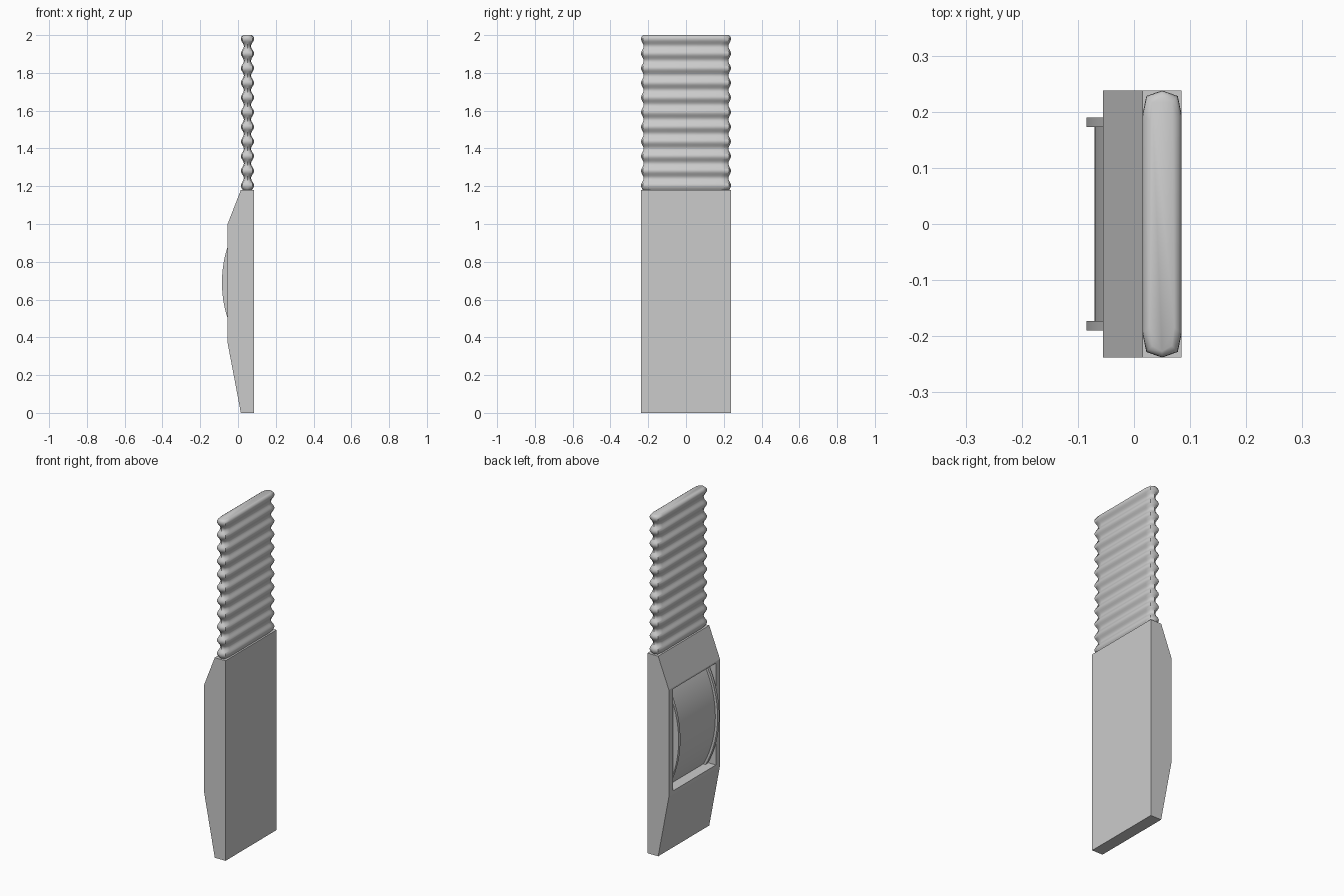
import bpy, bmesh, math

if "Cube" in bpy.data.objects:
    bpy.data.objects.remove(bpy.data.objects["Cube"])

def mesh_object(name, bm):
    bmesh.ops.recalc_face_normals(bm, faces=bm.faces[:])
    me = bpy.data.meshes.new(name)
    bm.to_mesh(me)
    bm.free()
    ob = bpy.data.objects.new(name, me)
    bpy.context.collection.objects.link(ob)
    return ob

def loft(name, rings):
    """Skin a list of equal-length rings and cap both ends."""
    bm = bmesh.new()
    vs = [[bm.verts.new(p) for p in ring] for ring in rings]
    n = len(vs[0])
    for a, b in zip(vs, vs[1:]):
        for i in range(n):
            j = (i + 1) % n
            bm.faces.new((a[i], a[j], b[j], b[i]))
    bm.faces.new(vs[0])
    bm.faces.new(vs[-1])
    return mesh_object(name, bm)

def extrude_y(name, profile, y0, y1):
    return loft(name, [[(x, y, z) for x, z in profile] for y in (y0, y1)])

def smooth(ob, angle):
    bpy.ops.object.select_all(action='DESELECT')
    ob.select_set(True)
    bpy.context.view_layer.objects.active = ob
    bpy.ops.object.shade_smooth_by_angle(angle=math.radians(angle))

# Main casing with sloped ends
body = extrude_y("casing", [(0.085, 0), (0.015, 0), (-0.055, 0.37), (-0.055, 1.0),
                            (0.015, 1.18), (0.085, 1.18)], -0.238, 0.238)

# Rectangular window recess
Z0, Z1 = 0.39, 0.99
cutter = extrude_y("window_cutter", [(-0.2, Z0), (0.03, Z0), (0.03, Z1), (-0.2, Z1)], -0.2, 0.2)
cutter.hide_render = True
mod = body.modifiers.new("window", 'BOOLEAN')
mod.operation = 'DIFFERENCE'
mod.solver = 'EXACT'
mod.object = cutter
bpy.context.view_layer.objects.active = body
bpy.ops.object.modifier_apply(modifier=mod.name)
bpy.data.objects.remove(cutter)

# Curved drum and its two raised rims inside the window
def arc_segment(name, front_x, y0, y1, radius=0.617, steps=24):
    zc = (Z0 + Z1) / 2
    arc = []
    for i in range(steps + 1):
        z = Z0 + (Z1 - Z0) * i / steps
        arc.append((front_x + radius - math.sqrt(radius ** 2 - (z - zc) ** 2), z))
    ob = extrude_y(name, arc + [(0.035, Z1), (0.035, Z0)], y0, y1)
    smooth(ob, 30)

arc_segment("drum", -0.07, -0.175, 0.175)
for side, y in (("left", -0.19), ("right", 0.173)):
    arc_segment("drum_rim_" + side, -0.085, y, y + 0.017)

# Ribbed strap: rounded section whose size pulses with height
def section(z, inset):
    hx, hy = 0.035 - inset, 0.238 - 0.85 * inset
    half = [(hx, hy - 0.043), (0.8 * hx, hy - 0.01), (0, hy),
            (-0.8 * hx, hy - 0.01), (-hx, hy - 0.043)]
    return [(0.05 + x, y, z) for x, y in half] + [(0.05 - x, -y, z) for x, y in half]

RIBS, FIRST, PITCH, STEPS = 11, 1.204, 0.0776, 10
rings = [section(1.175, 0.014), section(1.184, 0.008), section(1.193, 0.002)]
for i in range((RIBS - 1) * STEPS + 1):
    wave = (1 - math.cos(2 * math.pi * i / STEPS)) / 2
    rings.append(section(FIRST + PITCH * i / STEPS, 0.016 * wave))
rings += [section(1.988, 0.001), section(1.995, 0.005), section(2.0, 0.013)]
strap = loft("ribbed_strap", rings)
smooth(strap, 50)
